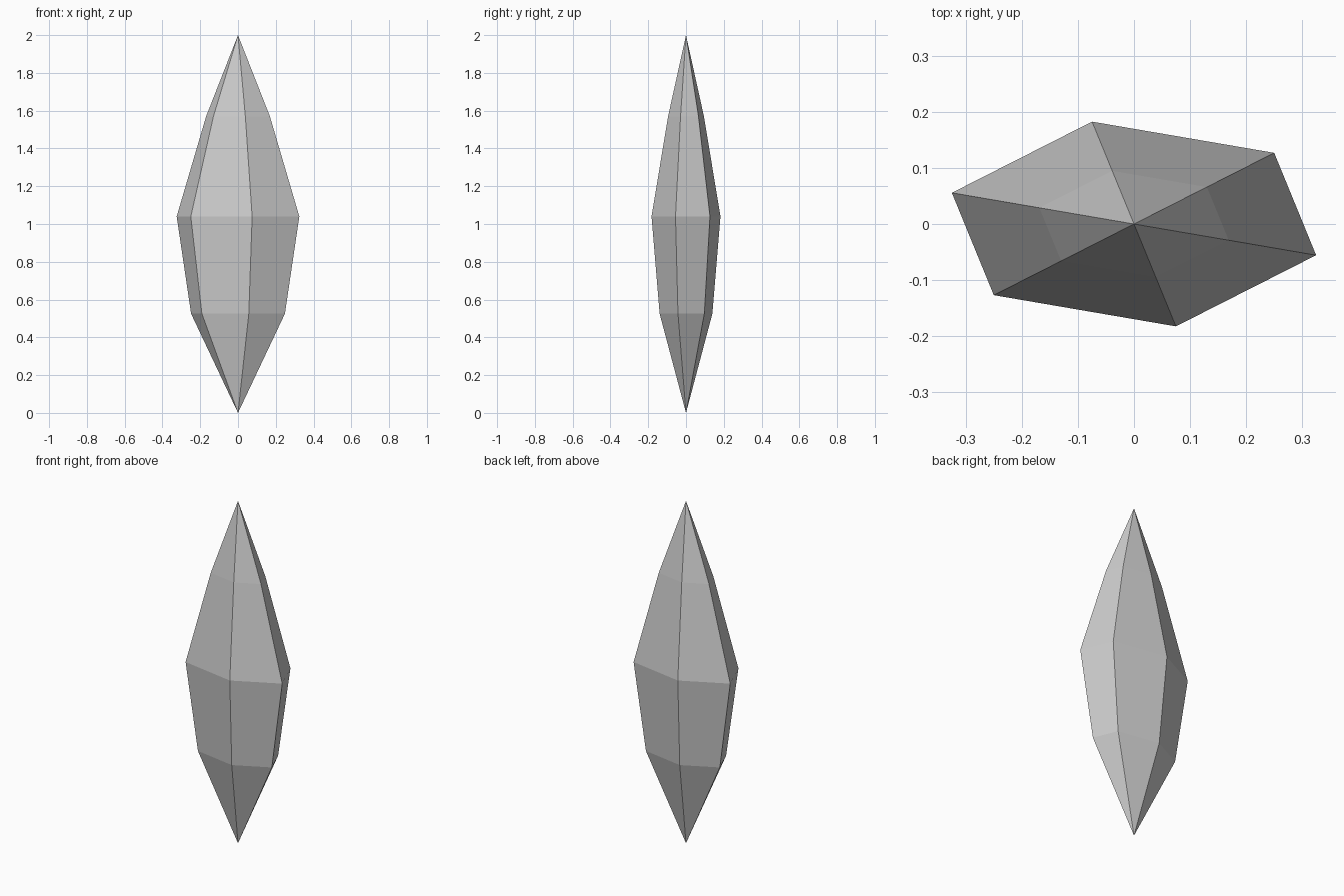
import bpy
import bmesh
import math

cube = bpy.data.objects.get("Cube")
if cube:
    bpy.data.objects.remove(cube, do_unlink=True)

# Stone colour
stone = bpy.data.materials.new("grey_stone")
stone.use_nodes = True
grey = (0.6, 0.6, 0.6, 1)
stone.diffuse_color = grey
stone.node_tree.nodes["Principled BSDF"].inputs["Base Color"].default_value = grey

# Flattened six-sided crystal: (height, girth) rings between two points
SIDES, WIDTH, DEPTH, TURN = 6, 0.34, 0.187, math.radians(-17.3)
RINGS = [(0.525, 0.765), (1.04, 1.0), (1.57, 0.52)]

bm = bmesh.new()
rings = []
for z, girth in RINGS:
    angles = [TURN + math.tau * i / SIDES for i in range(SIDES)]
    rings.append([bm.verts.new((WIDTH * girth * math.cos(a),
                                DEPTH * girth * math.sin(a), z)) for a in angles])
bottom = bm.verts.new((0, 0, 0))
top = bm.verts.new((0, 0, 2))

for i in range(SIDES):
    j = (i + 1) % SIDES
    bm.faces.new((bottom, rings[0][j], rings[0][i]))
    for low, high in zip(rings, rings[1:]):
        bm.faces.new((low[i], low[j], high[j], high[i]))
    bm.faces.new((rings[-1][i], rings[-1][j], top))
bmesh.ops.recalc_face_normals(bm, faces=bm.faces)

mesh = bpy.data.meshes.new("crystal")
bm.to_mesh(mesh)
bm.free()
mesh.materials.append(stone)
crystal = bpy.data.objects.new("crystal", mesh)
bpy.context.collection.objects.link(crystal)
